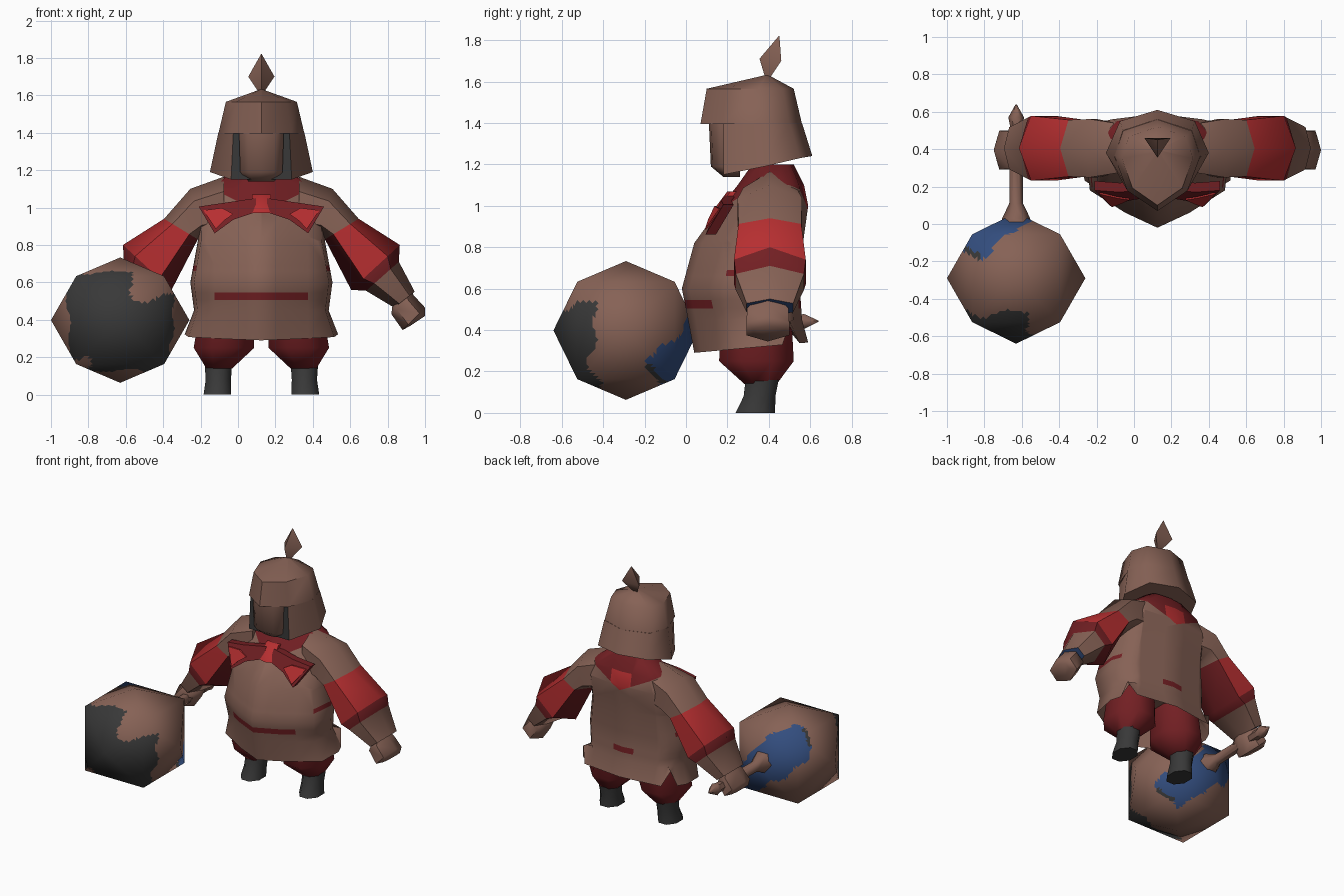
import bpy, bmesh, math
from mathutils import Vector

if "Cube" in bpy.data.objects:
    bpy.data.objects.remove(bpy.data.objects["Cube"])

CX = 0.125  # the figure stands right of centre, the ball left of it


def material(name, rgb):
    m = bpy.data.materials.new(name)
    m.diffuse_color = (*rgb, 1)
    m.use_nodes = True
    m.node_tree.nodes["Principled BSDF"].inputs["Base Color"].default_value = m.diffuse_color
    return m


MATS = [material("brown", (.24, .122, .092)), material("dark_red", (.17, .014, .017)),
        material("bright_red", (.47, .028, .03)), material("charcoal", (.04, .04, .04)),
        material("blue", (.033, .075, .21))]
BROWN, DARK_RED, RED, CHARCOAL, BLUE = range(5)


def finish(bm, name, rule=None, angle=58):
    """Fix normals, colour faces by a rule (or one index), shade."""
    bmesh.ops.recalc_face_normals(bm, faces=bm.faces)
    bm.normal_update()
    if rule is not None:
        for f in bm.faces:
            f.material_index = rule(f) if callable(rule) else rule
    me = bpy.data.meshes.new(name)
    bm.to_mesh(me)
    bm.free()
    ob = bpy.data.objects.new(name, me)
    bpy.context.collection.objects.link(ob)
    for m in MATS:
        me.materials.append(m)
    bpy.ops.object.select_all(action='DESELECT')
    ob.select_set(True)
    bpy.context.view_layer.objects.active = ob
    bpy.ops.object.shade_smooth_by_angle(angle=math.radians(angle))
    return ob


def loft(rings, side=1, seg_mats=None):
    """Skin rings of (d, y, z) points, d measured sideways from the figure's middle."""
    bm = bmesh.new()
    rows = [[bm.verts.new((CX + side * d, y, z)) for d, y, z in r] for r in rings]
    for i, (a, b) in enumerate(zip(rows, rows[1:])):
        n = len(a)
        for k in range(n):
            f = bm.faces.new((a[k], a[(k + 1) % n], b[(k + 1) % n], b[k]))
            f.material_index = seg_mats[i] if seg_mats else 0
    bm.faces.new(rows[0])
    end = bm.faces.new(rows[-1])
    if seg_mats:
        end.material_index = seg_mats[-1]
    return bm


def section(half, w, yf, yb, z, tilt=0):
    """Mirror a half outline from front (v=-1) to back (v=1) into a full ring."""
    pts = half + [(-u, v) for u, v in reversed(half[1:-1])]
    yc, h = (yf + yb) / 2, (yb - yf) / 2
    return [(u * w, yc + v * h, z + tilt * v) for u, v in pts]


def oval(d, y, z, rx, ry, n=8):
    return [(d + rx * math.cos((k + .5) * math.tau / n), y + ry * math.sin((k + .5) * math.tau / n), z)
            for k in range(n)]


def limb(du, zu, dl, zl, b, yc=.405):
    """Six-sided slice between an upper and a lower edge point."""
    ring = []
    for k in range(6):
        c, s = math.cos(k * math.tau / 6), math.sin(k * math.tau / 6)
        ring.append(((du + dl) / 2 + c * (du - dl) / 2, yc + b * s, (zu + zl) / 2 + c * (zu - zl) / 2))
    return ring


# Tunic with slit hem, and painted collar and stripes cut into it
BODY = [(0, -1), (.45, -.72), (.95, -.3), (1, .3), (.93, .55), (.86, .68), (.75, .85), (0, 1)]
rings = [section(BODY, *r) for r in [
    (.32, .06, .52, .46, 0), (.41, .04, .59, .315, .025), (.36, .01, .56, .45, 0),
    (.38, -.02, .55, .6, 0), (.34, .04, .565, .82, 0), (.335, .17, .59, 1.0, 0),
    (.28, .25, .57, 1.1, 0), (.15, .32, .52, 1.2, 0)]]
for k in (5, len(rings[1]) - 5):  # slit tops
    rings[1][k] = (*rings[1][k][:2], .44)
bm = loft(rings)
cuts = [((0, 0, z), (0, 0, 1)) for z in (.505, .545, .66, .69)]
cuts += [((CX + d, 0, 0), (1, 0, 0)) for d in (-.25, -.08, .08, .25)]
cuts += [((CX, 0, .97), (-.5 * s, 0, 1)) for s in (1, -1)]
for co, no in cuts:
    bmesh.ops.bisect_plane(bm, geom=bm.verts[:] + bm.edges[:] + bm.faces[:], plane_co=co, plane_no=no)


def tunic_rule(f):
    c = f.calc_center_median()
    d = abs(c.x - CX)
    if c.z > .97 + .5 * d:
        return RED if c.y > .45 and d < .08 and c.z < 1.06 else DARK_RED
    if .505 < c.z < .545 and ((c.y < .2 and d < .25) or (c.y > .4 and d < .08)):
        return DARK_RED
    if .66 < c.z < .69 and d > .34 and c.y < .4:
        return DARK_RED
    return BROWN


finish(bm, "tunic", tunic_rule)

# Scarf knot and tails
KNOT = [(0, -1), (1, -.7), (1, 1), (0, 1)]
finish(loft([section(KNOT, .055, .125, .25, .97), section(KNOT, .05, .2, .3, 1.07)]), "scarf_knot", RED)
for s, side in ((1, "left"), (-1, "right")):
    tail = [(.03, .19, 1.05), (.2, .17, 1.025), (.335, .18, 1.005), (.25, .095, .862), (.15, .125, .935),
            (.03, .145, .975)]
    finish(loft([tail, [(d, y + .05, z) for d, y, z in tail]], s), side + "_scarf_tail", DARK_RED)
    patch = [(.15, .128, .965), (.21, .137, .998), (.31, .16, .985), (.243, .09, .885), (.2, .105, .93)]
    finish(loft([patch, [(d, y + .009, z) for d, y, z in patch]], s), side + "_scarf_patch", RED)

# Hood: crown with pointed brim, skirt with dark opening, face, finial
HOOD = [(0, -1), (.7, -.56), (1, .2), (.8, .75), (0, 1)]
finish(loft([section(HOOD, *r) for r in [
    (.23, .07, .56, 1.395), (.19, .10, .52, 1.565), (.01, .38, .40, 1.63)]]), "hood_crown", BROWN)


def skirt(half):
    return half + [(-d, y, z) for d, y, z in reversed(half) if d > 0]


low = [(.162, .18, 1.15), (.275, .38, 1.19), (.2, .55, 1.23), (0, .61, 1.24)]
high = [(.15, .18, 1.4), (.23, .36, 1.4), (.184, .5, 1.4), (0, .56, 1.4)]
finish(loft([skirt(low), skirt(high)]), "hood_skirt",
       lambda f: CHARCOAL if f.normal.y < -.95 else BROWN)
FACE = [(0, -1), (.6, -.85), (1, -.3), (1, 1), (0, 1)]
finish(loft([section(FACE, *r) for r in [
    (.07, .18, .26, 1.14), (.113, .12, .26, 1.19), (.12, .11, .26, 1.41)]]), "face", BROWN)
finish(loft([[(-.01, .4, 1.61), (.01, .4, 1.61), (0, .385, 1.61)],
             [(-.07, .46, 1.70), (.07, .46, 1.70), (0, .355, 1.71)],
             [(-.002, .451, 1.82), (.002, .451, 1.82), (0, .448, 1.82)]]), "hood_finial", BROWN)

# Arms, hands and legs, mirrored
for s, side in ((1, "left"), (-1, "right")):
    bm = loft([limb(*r) for r in [
        (.20, 1.165, .20, .85, .15), (.38, 1.1, .30, .84, .18), (.52, .94, .34, .83, .175),
        (.74, .80, .48, .56, .2), (.735, .71, .56, .555, .19), (.82, .55, .71, .465, .13)]],
        s, [BROWN, BROWN, RED, DARK_RED, BROWN, BLUE])
    finish(bm, side + "_arm", lambda f: DARK_RED if f.material_index == RED and f.normal.z < -.2
           else f.material_index)
    finish(loft([limb(.80, .56, .70, .47, .08, .395), limb(.815, .53, .695, .43, .115, .395),
                 limb(.875, .465, .755, .345, .12, .395), limb(.874, .42, .80, .37, .08, .395)], s),
           side + "_hand", BROWN)
    finish(loft([oval(.225, .36, .14, .075, .085), oval(.2, .34, .25, .175, .195),
                 oval(.18, .34, .52, .15, .18)], s), side + "_trouser_leg", DARK_RED)
    finish(loft([oval(.235, .335, 0, .08, .103), oval(.23, .355, .08, .073, .083),
                 oval(.23, .37, .175, .08, .087)], s), side + "_boot", CHARCOAL)

# Heavy ball: a cube with a low pyramid on each side, finely cut for the painted patches
C, R = Vector((-.63, -.29, .398)), Vector((.37, .35, .335))
bm = bmesh.new()
bmesh.ops.create_cube(bm, size=.47)
for v in bmesh.ops.poke(bm, faces=bm.faces[:])["verts"]:
    v.co = v.co.normalized() * R
bmesh.ops.subdivide_edges(bm, edges=bm.edges[:], cuts=15, use_grid_fill=True)
for v in bm.verts:
    v.co += C


def ball_rule(f):
    u, v, w = [(p - q) / r for p, q, r in zip(f.calc_center_median(), C, R)]
    wob = .06 * math.sin(9 * u + 4 * w) + .05 * math.sin(11 * w - 5 * u + 1)
    notch = (u > .2 + wob and w > .32 + wob) or (u < -.45 + wob and w < -.55 + wob)
    if v < -.46 + wob - .06 * w and not notch:
        return CHARCOAL
    if v > .38 + wob and abs(u + w) < .5 + wob:  # diagonal band behind
        return CHARCOAL if v < .48 + wob and abs(u + w) < .25 else BLUE
    return BROWN


ball = finish(bm, "ball", ball_rule, 180)
ball.data.normals_split_custom_set_from_vertices(
    [Vector([(p - q) / r for p, q, r in zip(v.co, C, R)]).normalized() for v in ball.data.vertices])

# Handle with flange at the ball and a pointed end
profile = [(-.02, .08), (.03, .075), (.11, .037), (.53, .034), (.57, .042), (.64, .003)]
finish(loft([[(-.755 + r * math.cos(k * math.tau / 6), y, .43 + .02 * y + r * math.sin(k * math.tau / 6))
              for k in range(6)] for y, r in profile]), "handle", BROWN)
